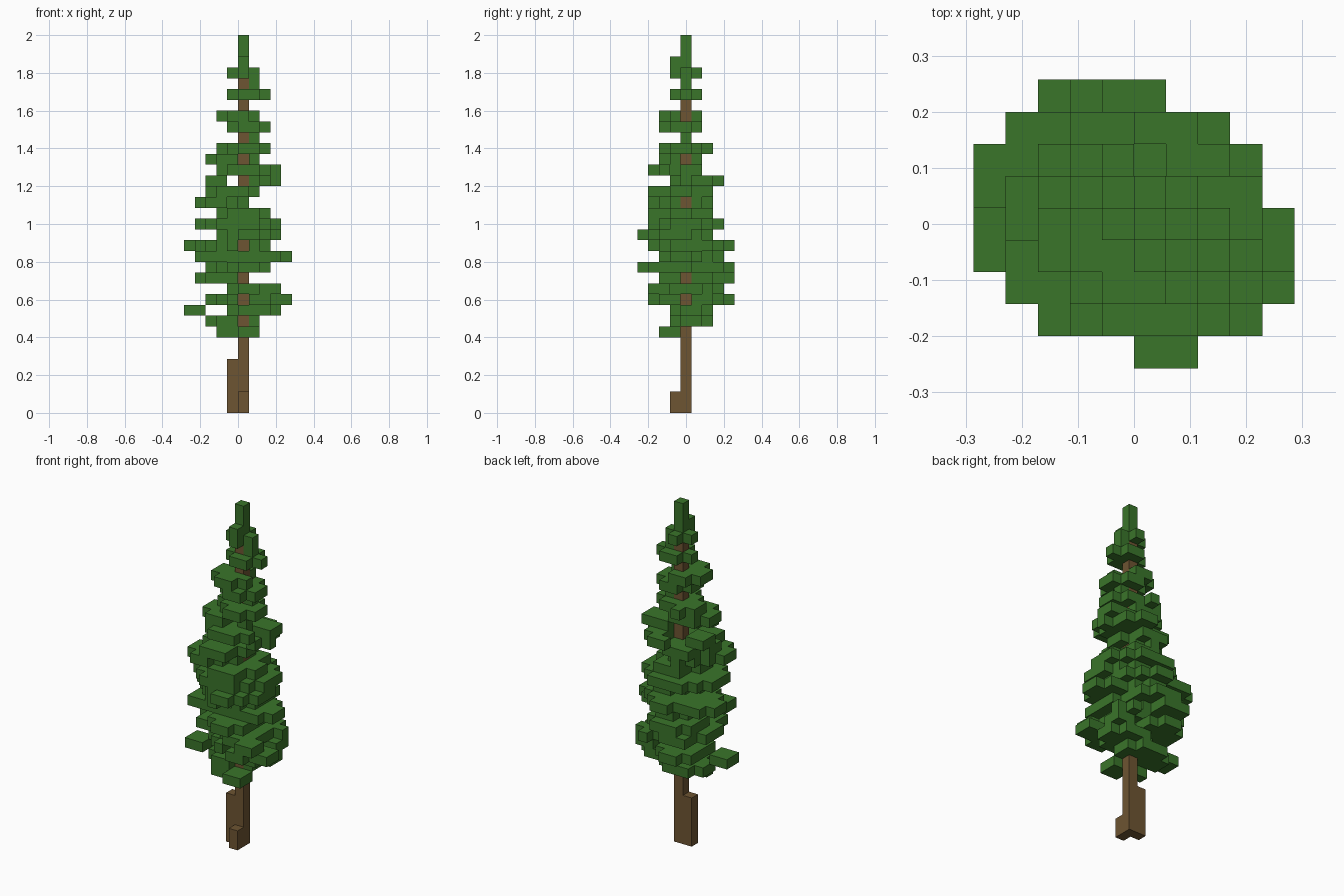
import bpy
import bmesh
from mathutils import Vector

CELL = 2 / 35            # edge of one block
ROUND = 1.65             # roundness of a foliage clump

cube = bpy.data.objects.get("Cube")
if cube:
    bpy.data.objects.remove(cube, do_unlink=True)


def make_material(name, colour):
    material = bpy.data.materials.new(name)
    material.use_nodes = True
    material.diffuse_color = (*colour, 1)
    material.node_tree.nodes["Principled BSDF"].inputs["Base Color"].default_value = (*colour, 1)
    return material


leaf_green = make_material("leaf green", (0.042, 0.178, 0.023))
bark_brown = make_material("bark brown", (0.155, 0.09, 0.032))


def clump(x0, x1, y0, y1):
    """Cells of a rounded blocky patch that fills the given cell range."""
    cx, cy = (x0 + x1) / 2, (y0 + y1) / 2
    rx, ry = (x1 - x0 + 1) / 2, (y1 - y0 + 1) / 2
    return {(x, y) for x in range(x0, x1 + 1) for y in range(y0, y1 + 1)
            if (abs(x - cx) / rx) ** ROUND + (abs(y - cy) / ry) ** ROUND <= 1}


def build_blocks(name, cells, material):
    """Outer skin of a set of blocks, with flat areas merged."""
    bm = bmesh.new()
    for cell in cells:
        # the trunk column straddles y = 0 and stands beside x = 0
        centre = Vector((cell[0] + 0.5, cell[1], cell[2] + 0.5))
        for axis in range(3):
            for side in (-1, 1):
                normal = Vector((0, 0, 0))
                normal[axis] = side
                if tuple(int(c + n) for c, n in zip(cell, normal)) in cells:
                    continue
                u = Vector((0, 0, 0))
                u[(axis + 1) % 3] = 0.5
                v = normal.cross(u)
                mid = centre + normal / 2
                corners = (mid - u - v, mid + u - v, mid + u + v, mid - u + v)
                bm.faces.new([bm.verts.new(c * CELL) for c in corners])
    bmesh.ops.remove_doubles(bm, verts=bm.verts, dist=CELL / 100)
    bmesh.ops.dissolve_limit(bm, angle_limit=0.01, verts=bm.verts, edges=bm.edges)
    mesh = bpy.data.meshes.new(name)
    bm.to_mesh(mesh)
    bm.free()
    mesh.materials.append(material)
    obj = bpy.data.objects.new(name, mesh)
    bpy.context.collection.objects.link(obj)
    return obj


# Foliage clumps: layer, then the range in x and the range in y
lower_clumps = [
    (7, -2, -1, -1, -1), (7, 0, 1, -2, -1),
    (8, -3, 1, -1, 2),
    (9, -5, -4, -1, 0), (9, -1, 3, -1, 2),
    (10, -3, 0, -1, 4), (10, -3, -2, 2, 3), (10, -1, 4, -3, 1), (10, 2, 3, 1, 2),
    (11, 1, 3, 1, 3), (11, 2, 3, -3, -2), (11, -1, 2, -2, 2),
    (12, -4, 0, -2, 4),
    (13, -3, 1, 0, 4), (13, -1, 2, -4, 1),
    (14, -4, -1, -2, -1), (14, -2, 1, -1, 3), (14, -1, 4, -2, 1),
    (15, -5, 0, 0, 3), (15, -4, -3, 2, 3), (15, -3, 2, -3, 4),
]
middle_clumps = [
    (16, -2, 3, -4, 2),
    (17, -4, 3, -3, 3),
    (18, -2, 2, -3, 2),
    (19, -4, -1, -3, 0), (19, -2, 0, -2, 2),
    (20, -3, 1, -3, 2),
    (21, -3, -2, 0, 1), (21, 1, 3, -1, 1), (21, 1, 2, 1, 2), (21, 0, 1, 3, 3),
    (22, -2, 2, -3, -1), (22, 1, 3, 0, 1),
    (23, -3, 1, -2, 1),
    (24, -1, 2, -2, 1), (24, -2, 0, -1, 2),
]
upper_clumps = [
    (25, 1, 1, 0, 0),
    (26, -1, 2, -2, 1),
    (27, -2, 1, -2, 1),
    (29, -1, 2, -1, 1),
    (30, 1, 1, 0, 0),
    (31, -1, 1, -1, 1),
    (32, 0, 0, -1, -1),
]

# Layers where the trunk shows through at the front or on the left side
front_gaps = {8, 10, 12, 15, 21, 23}
left_gaps = {10, 12, 19, 23, 27}

TRUNK_TOP = 31
TREE_TOP = 35

foliage = set()
for layer, *extent in lower_clumps + middle_clumps + upper_clumps:
    for x, y in clump(*extent):
        behind_front_gap = layer in front_gaps and x == 0 and y < 0
        behind_left_gap = layer in left_gaps and y == 0 and x > 0
        in_trunk = x == 0 and y == 0
        if not (behind_front_gap or behind_left_gap or in_trunk):
            foliage.add((x, y, layer))

# Green leader at the very top
foliage |= {(0, 0, z) for z in range(TRUNK_TOP, TREE_TOP)}
build_blocks("foliage", foliage, leaf_green)

# Trunk with two root buttresses
trunk = {(0, 0, z) for z in range(TRUNK_TOP)}
trunk |= {(-1, 0, z) for z in range(5)}
trunk |= {(0, -1, z) for z in range(2)}
build_blocks("trunk", trunk, bark_brown)
